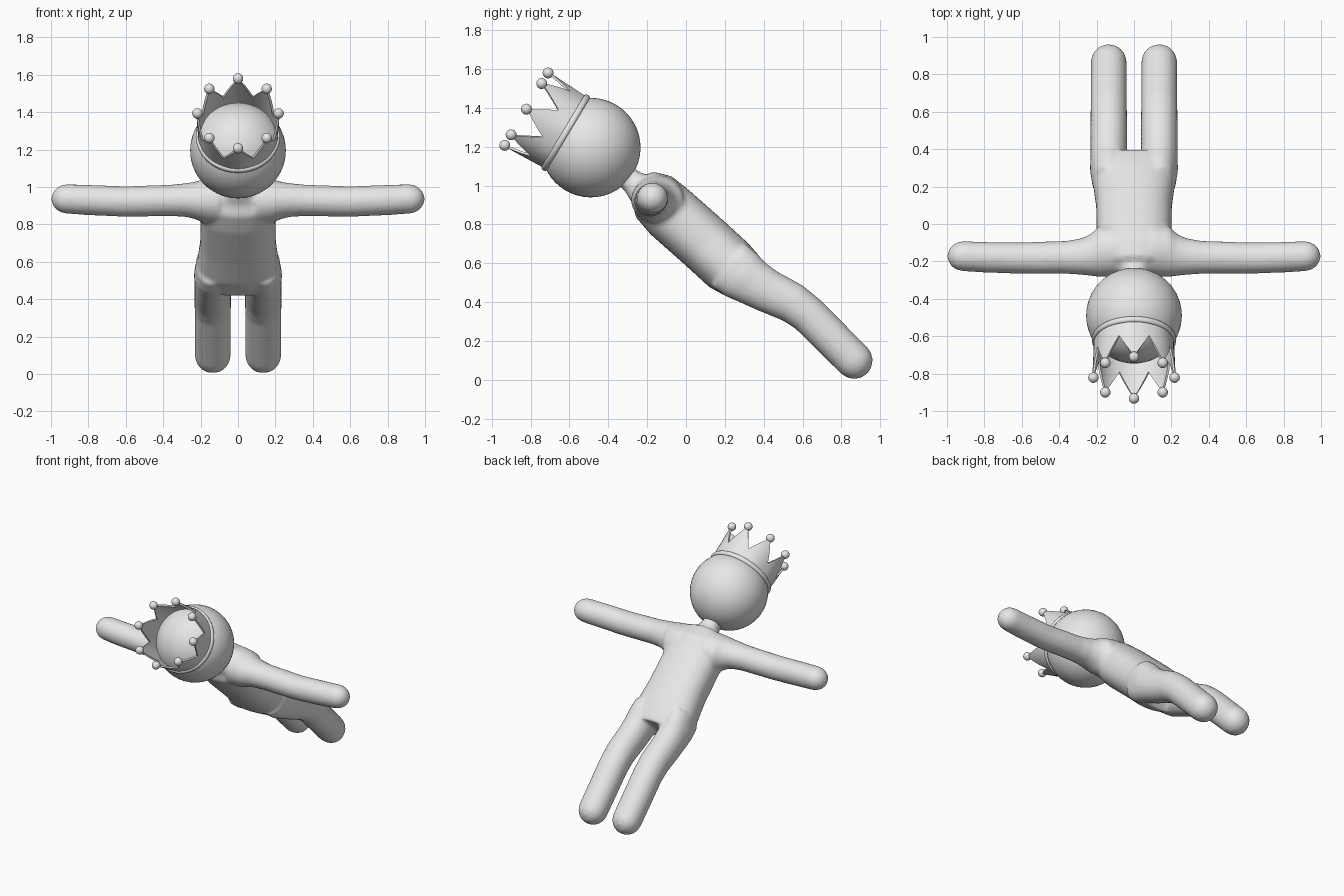
import bpy, bmesh, math
from mathutils import Vector, Matrix

if "Cube" in bpy.data.objects:
    bpy.data.objects.remove(bpy.data.objects["Cube"])

grey = bpy.data.materials.new("plain grey")
grey.diffuse_color = (0.8, 0.8, 0.8, 1)
grey.use_nodes = True
grey.node_tree.nodes["Principled BSDF"].inputs["Base Color"].default_value = grey.diffuse_color

HEAD = Vector((0, -0.49, 1.195))
AXIS = Vector((0, -0.858, 0.513)).normalized()      # crown direction
CROWN = Matrix.Translation(HEAD) @ AXIS.to_track_quat('Z', 'Y').to_matrix().to_4x4()
X = Vector((1, 0, 0))


def finish(bm, name, matrix=None):
    if matrix:
        bm.transform(matrix)
    bmesh.ops.recalc_face_normals(bm, faces=bm.faces)
    me = bpy.data.meshes.new(name)
    bm.to_mesh(me)
    bm.free()
    me.materials.append(grey)
    for p in me.polygons:
        p.use_smooth = True
    ob = bpy.data.objects.new(name, me)
    bpy.context.collection.objects.link(ob)
    return ob


def loft(bm, sections, n=32, power=2.0):
    """Closed tube through (centre, u, v) elliptical sections."""
    rings = []
    for c, u, v in sections:
        ring = []
        for i in range(n):
            a = 2 * math.pi * i / n
            ca, sa = math.cos(a), math.sin(a)
            cx = math.copysign(abs(ca) ** (2 / power), ca)
            sx = math.copysign(abs(sa) ** (2 / power), sa)
            ring.append(bm.verts.new(c + u * cx + v * sx))
        rings.append(ring)
    for a, b in zip(rings, rings[1:]):
        for i in range(n):
            j = (i + 1) % n
            bm.faces.new((a[i], a[j], b[j], b[i]))
    bm.faces.new(rings[0])
    bm.faces.new(rings[-1])


def spine(points, x=0.0, round_tip=0.0):
    """Sections in the y-z plane from (y, z, half width, half depth)."""
    out = []
    for k, (y, z, w, d) in enumerate(points):
        p, q = points[max(k - 1, 0)], points[min(k + 1, len(points) - 1)]
        t = Vector((0, q[0] - p[0], q[1] - p[1])).normalized()
        nrm = Vector((0, -t.z, t.y))
        out.append((Vector((x, y, z)), X * w, nrm * d))
    return out + tip(out[-1], t, round_tip)


def tip(last, direction, length):
    """Half-dome sections closing a limb."""
    c, u, v = last
    if not length:
        return []
    angles = [math.radians(a) for a in (20, 40, 58, 73, 84)]
    return [(c + direction * length * math.sin(a), u * math.cos(a), v * math.cos(a))
            for a in angles]


# Body: torso, neck, legs and arms fused into one smooth skin
bm = bmesh.new()
loft(bm, spine([(-0.36, 1.09, .055, .055), (-0.275, 1.02, .062, .062),
                (-0.245, .99, .095, .078), (-0.219, .985, .15, .10),
                (-0.167, .944, .197, .14), (-0.083, .862, .2, .151),
                (.10, .70, .203, .151), (.22, .59, .22, .151),
                (.285, .54, .236, .136), (.32, .51, .236, .125)]), power=2.35)
for s in (-1, 1):
    loft(bm, spine([(.22, .59, .09, .14), (.285, .54, .097, .137),
                    (.345, .50, .098, .121), (.42, .457, .098, .112),
                    (.55, .395, .098, .104), (.63, .335, .097, .098),
                    (.75, .215, .097, .097), (.865, .10, .096, .096)],
                   x=.135 * s, round_tip=.096), power=2.1)
    arm = [(.10, -.14, .925, .14, .13), (.19, -.148, .925, .135, .115),
           (.23, -.165, .928, .112, .10), (.28, -.174, .93, .098, .09),
           (.36, -.178, .928, .088, .084), (.6, -.182, .922, .084, .082),
           (.8, -.178, .93, .082, .081), (.915, -.172, .936, .08, .079)]
    secs = [(Vector((s * x, y, z)), Vector((0, hy, 0)), Vector((0, 0, hz)))
            for x, y, z, hy, hz in arm]
    loft(bm, secs + tip(secs[-1], X * s, .083))
body = finish(bm, "body")
rm = body.modifiers.new("fuse", 'REMESH')
rm.mode = 'VOXEL'
rm.voxel_size = 0.012
rm.use_smooth_shade = True
sm = body.modifiers.new("soften", 'SMOOTH')
sm.factor = 0.5
sm.iterations = 8

# Head
bm = bmesh.new()
bmesh.ops.create_uvsphere(bm, u_segments=48, v_segments=24, radius=0.256)
finish(bm, "head", CROWN)

# Crown wall: eight points rising from a ring
bm = bmesh.new()
POINTS, STEPS = 8, 8
N = POINTS * STEPS
low, high = [], []
for i in range(N):
    a = 2 * math.pi * i / N
    k = abs((i % STEPS) / STEPS - 0.5) * 2           # 1 at a tip, 0 in a valley
    h = 0.24 + 0.143 * k
    r = 0.205 + 0.012 * k
    low.append(bm.verts.new((0.207 * math.cos(a), 0.207 * math.sin(a), 0.14)))
    high.append(bm.verts.new((r * math.cos(a), r * math.sin(a), h)))
for i in range(N):
    j = (i + 1) % N
    bm.faces.new((low[i], low[j], high[j], high[i]))
crown = finish(bm, "crown_points", CROWN)
so = crown.modifiers.new("thickness", 'SOLIDIFY')
so.thickness = 0.012
so.offset = 0
bpy.context.view_layer.objects.active = crown
crown.select_set(True)
bpy.ops.object.modifier_apply(modifier="thickness")
bpy.ops.object.shade_smooth_by_angle(angle=math.radians(35))

# Crown band: rounded hoop
bm = bmesh.new()
M, K = 64, 12
rings = []
for i in range(M):
    a = 2 * math.pi * i / M
    rings.append([])
    for j in range(K):
        b = 2 * math.pi * j / K
        r = 0.212 + 0.014 * math.cos(b)
        rings[-1].append(bm.verts.new((r * math.cos(a), r * math.sin(a),
                                       0.15 + 0.017 * math.sin(b))))
for i in range(M):
    p, q = rings[i], rings[(i + 1) % M]
    for j in range(K):
        k = (j + 1) % K
        bm.faces.new((p[j], q[j], q[k], p[k]))
finish(bm, "crown_band", CROWN)

# Crown balls, one on each point
bm = bmesh.new()
for i in range(POINTS):
    a = 2 * math.pi * i / POINTS
    bmesh.ops.create_uvsphere(bm, u_segments=20, v_segments=12, radius=0.028,
                              matrix=Matrix.Translation((0.217 * math.cos(a),
                                                         0.217 * math.sin(a), 0.386)))
finish(bm, "crown_balls", CROWN)
